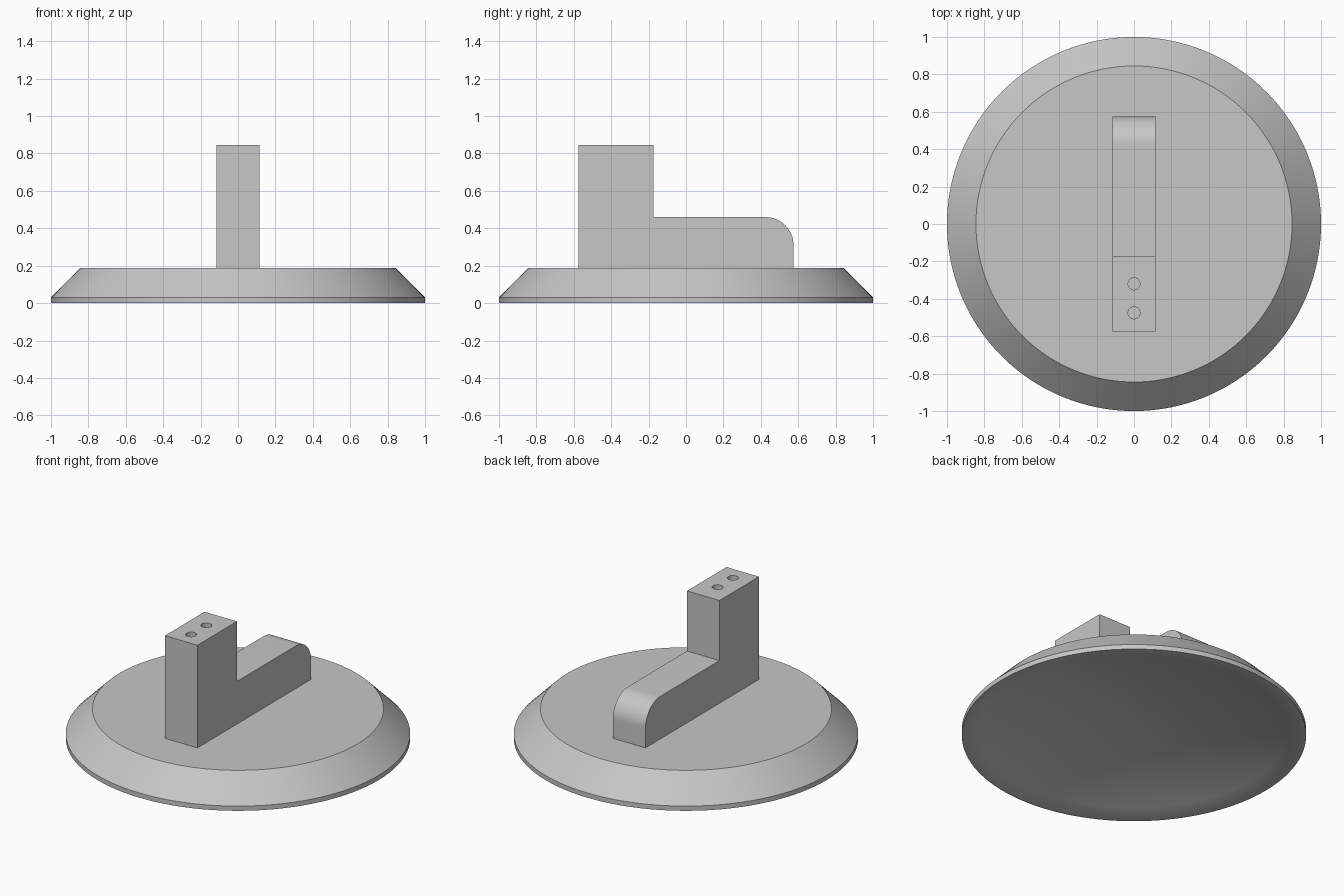
import bpy, bmesh, math

if "Cube" in bpy.data.objects:
    bpy.data.objects.remove(bpy.data.objects["Cube"])

grey = bpy.data.materials.new("light grey")
grey.diffuse_color = (0.57, 0.57, 0.57, 1)
grey.use_nodes = True
grey.node_tree.nodes["Principled BSDF"].inputs["Base Color"].default_value = grey.diffuse_color


def finish(name, bm, angle=30):
    bmesh.ops.recalc_face_normals(bm, faces=bm.faces)
    mesh = bpy.data.meshes.new(name)
    bm.to_mesh(mesh)
    bm.free()
    mesh.materials.append(grey)
    obj = bpy.data.objects.new(name, mesh)
    bpy.context.collection.objects.link(obj)
    bpy.ops.object.select_all(action='DESELECT')
    obj.select_set(True)
    bpy.context.view_layer.objects.active = obj
    bpy.ops.object.shade_smooth_by_angle(angle=math.radians(angle))
    return obj


# Round base: bevelled rim, flat top, shallow spherical hollow underneath
RIM, DEPTH, STEPS = 0.97, 0.15, 12
R = (RIM ** 2 + DEPTH ** 2) / (2 * DEPTH)
profile = [(0, 0.187), (0.845, 0.187), (1, 0.03), (1, 0), (RIM, 0)]
for i in range(STEPS - 1, -1, -1):
    r = RIM * i / STEPS
    profile.append((r, DEPTH - R + math.sqrt(R * R - r * r)))
bm = bmesh.new()
verts = [bm.verts.new((r, 0, z)) for r, z in profile]
edges = [bm.edges.new(pair) for pair in zip(verts, verts[1:])]
bmesh.ops.spin(bm, geom=verts + edges, cent=(0, 0, 0), axis=(0, 0, 1),
               angle=math.tau, steps=128)
bmesh.ops.remove_doubles(bm, verts=bm.verts, dist=0.0001)
finish("base", bm, 25)

# L-shaped bracket: tall post at the front, low arm with a rounded back end
W, BOTTOM, STEP, TOP, FILLET = 0.115, 0.187, 0.46, 0.845, 0.15
outline = [(-0.575, BOTTOM), (-0.575, TOP), (-0.175, TOP), (-0.175, STEP)]
for i in range(17):
    a = math.pi / 2 * (1 - i / 16)
    outline.append((0.575 - FILLET + FILLET * math.cos(a),
                    STEP - FILLET + FILLET * math.sin(a)))
outline.append((0.575, BOTTOM))
bm = bmesh.new()
side = bm.faces.new([bm.verts.new((-W, y, z)) for y, z in outline])
ext = bmesh.ops.extrude_face_region(bm, geom=[side])
bmesh.ops.translate(bm, vec=(2 * W, 0, 0),
                    verts=[v for v in ext["geom"] if isinstance(v, bmesh.types.BMVert)])
bracket = finish("bracket", bm)

# Two blind screw holes in the top of the post
bm = bmesh.new()
for y in (-0.32, -0.475):
    ring = bmesh.ops.create_cone(bm, cap_ends=True, segments=32,
                                 radius1=0.032, radius2=0.032, depth=0.4)
    bmesh.ops.translate(bm, vec=(0, y, TOP), verts=ring["verts"])
cutter = finish("hole_cutter", bm)
cutter.hide_render = True
cut = bracket.modifiers.new("holes", 'BOOLEAN')
cut.operation = 'DIFFERENCE'
cut.solver = 'EXACT'
cut.object = cutter
bpy.context.view_layer.objects.active = bracket
bpy.ops.object.modifier_apply(modifier=cut.name)
bpy.data.objects.remove(cutter)
